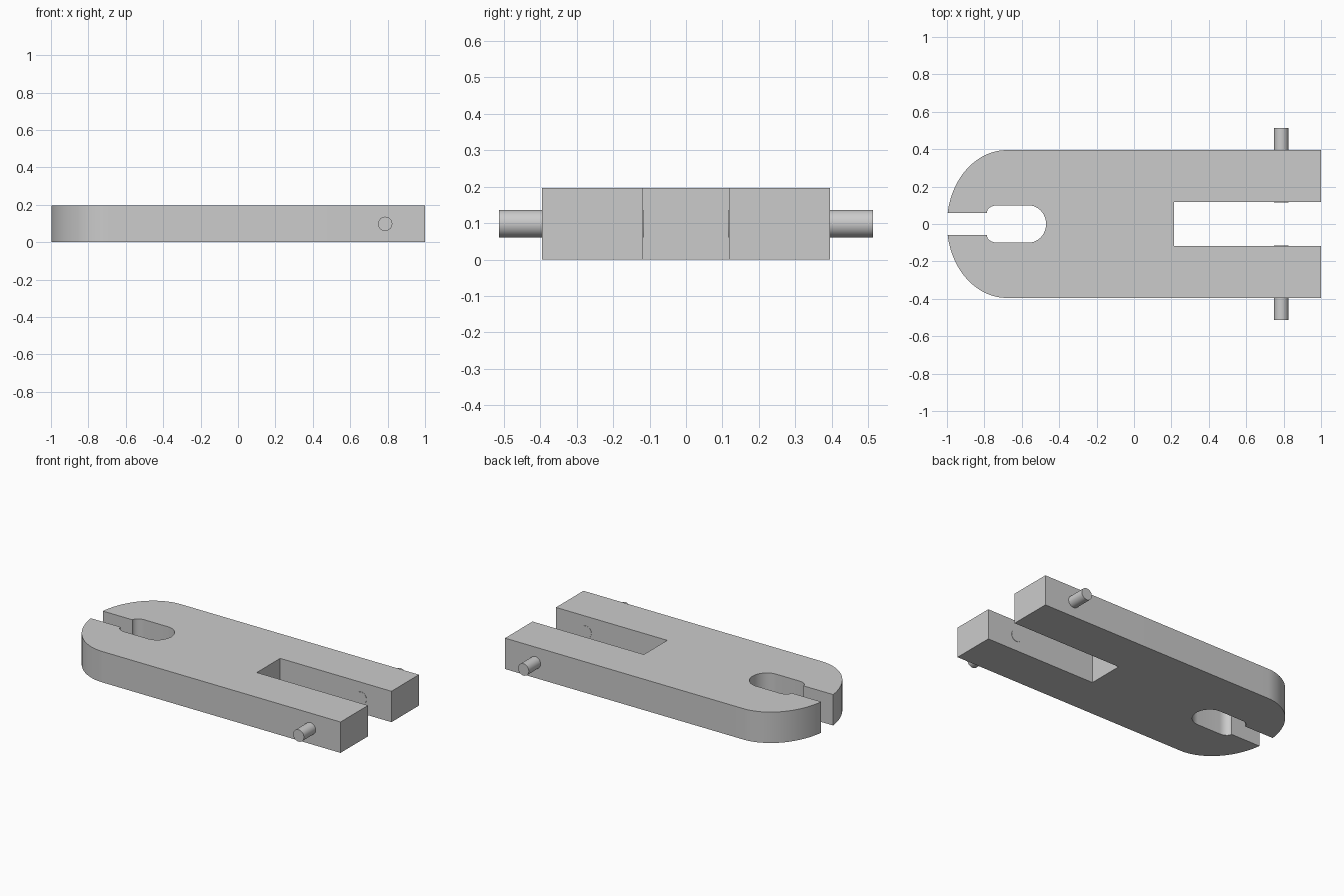
import bpy, bmesh
from math import cos, sin, pi, radians

if "Cube" in bpy.data.objects:
    bpy.data.objects.remove(bpy.data.objects["Cube"])

HEIGHT = 0.197

grey = bpy.data.materials.new("plain grey")
grey.use_nodes = True
colour = (0.6, 0.6, 0.6, 1)
grey.diffuse_color = colour
grey.node_tree.nodes["Principled BSDF"].inputs["Base Color"].default_value = colour


def arc(cx, cy, rx, ry, start, end, steps):
    """Points along an elliptical arc, angles in degrees."""
    angles = [radians(start + (end - start) * i / steps) for i in range(steps + 1)]
    return [(cx + rx * cos(a), cy + ry * sin(a)) for a in angles]


def finish(bm, name):
    bmesh.ops.recalc_face_normals(bm, faces=bm.faces)
    mesh = bpy.data.meshes.new(name)
    bm.to_mesh(mesh)
    bm.free()
    mesh.materials.append(grey)
    obj = bpy.data.objects.new(name, mesh)
    bpy.context.collection.objects.link(obj)
    bpy.ops.object.select_all(action="DESELECT")
    obj.select_set(True)
    bpy.context.view_layer.objects.active = obj
    bpy.ops.object.shade_smooth_by_angle(angle=radians(30))
    return obj


# Half outline: keyhole, narrow mouth, rounded end, straight side, fork slot
half = arc(-0.565, 0, 0.095, 0.1, 0, 90, 12)
half += arc(-0.73, 0.06, 0.057, 0.04, 90, 180, 8)
half += [(-0.996, 0.06)]
half += arc(-0.68, 0, 0.32, 0.395, 170, 90, 24)
half += [(1, 0.395), (1, 0.118), (0.215, 0.118)]
outline = half + [(x, -y) for x, y in reversed(half[1:])]

# Plate body
bm = bmesh.new()
base = bm.faces.new([bm.verts.new((x, y, 0)) for x, y in outline])
raised = bmesh.ops.extrude_face_region(bm, geom=[base], use_keep_orig=True)
top_verts = [g for g in raised["geom"] if isinstance(g, bmesh.types.BMVert)]
bmesh.ops.translate(bm, verts=top_verts, vec=(0, 0, HEIGHT))
finish(bm, "forked_plate")

# Side pins, running through each fork arm
INNER, OUTER = 0.116, 0.514
for side, name in ((1, "back_pin"), (-1, "front_pin")):
    bm = bmesh.new()
    bmesh.ops.create_cone(bm, cap_ends=True, segments=32, radius1=0.038,
                          radius2=0.038, depth=OUTER - INNER)
    pin = finish(bm, name)
    pin.rotation_euler.x = pi / 2
    pin.location = (0.787, side * (INNER + OUTER) / 2, HEIGHT / 2)
